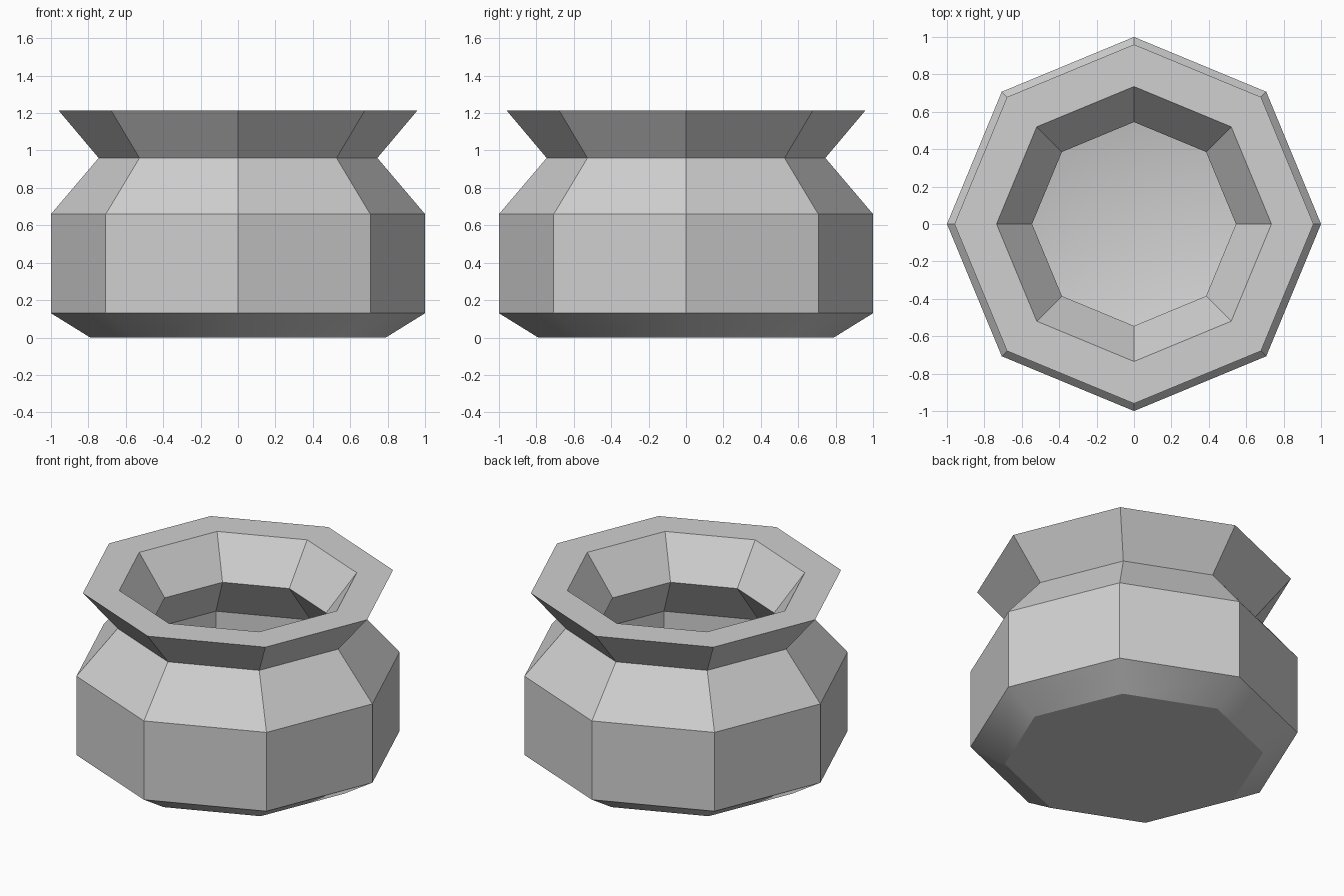
import bpy, bmesh, math

cube = bpy.data.objects.get("Cube")
if cube:
    bpy.data.objects.remove(cube, do_unlink=True)

SIDES = 8

# Cross-section (radius, height): outside from the base up, over the rim, down inside
profile = [
    (0.79, 0.0), (1.0, 0.13), (1.0, 0.66), (0.745, 0.96), (0.96, 1.215),
    (0.735, 1.215), (0.545, 0.96), (0.775, 0.66), (0.775, 0.24), (0.66, 0.19),
]

# Plain grey clay
clay = bpy.data.materials.new("light grey clay")
clay.use_nodes = True
grey = (0.63, 0.63, 0.63, 1.0)
clay.diffuse_color = grey
clay.node_tree.nodes["Principled BSDF"].inputs["Base Color"].default_value = grey


def ring(bm, radius, height):
    """One octagonal ring of vertices with a corner on each axis."""
    angles = [2 * math.pi * i / SIDES for i in range(SIDES)]
    return [bm.verts.new((radius * math.cos(a), radius * math.sin(a), height))
            for a in angles]


# Pot: walls between successive rings, closed by the base and the inner floor
bm = bmesh.new()
rings = [ring(bm, r, z) for r, z in profile]
for low, high in zip(rings, rings[1:]):
    for i in range(SIDES):
        j = (i + 1) % SIDES
        bm.faces.new((low[i], low[j], high[j], high[i]))
bm.faces.new(list(reversed(rings[0])))
bm.faces.new(rings[-1])
bmesh.ops.recalc_face_normals(bm, faces=bm.faces)

mesh = bpy.data.meshes.new("pot")
bm.to_mesh(mesh)
bm.free()
mesh.materials.append(clay)
pot = bpy.data.objects.new("pot", mesh)
bpy.context.collection.objects.link(pot)

# Soft base bevel, crisp facets elsewhere
bpy.ops.object.select_all(action="DESELECT")
pot.select_set(True)
bpy.context.view_layer.objects.active = pot
bpy.ops.object.shade_smooth_by_angle(angle=math.radians(30))
